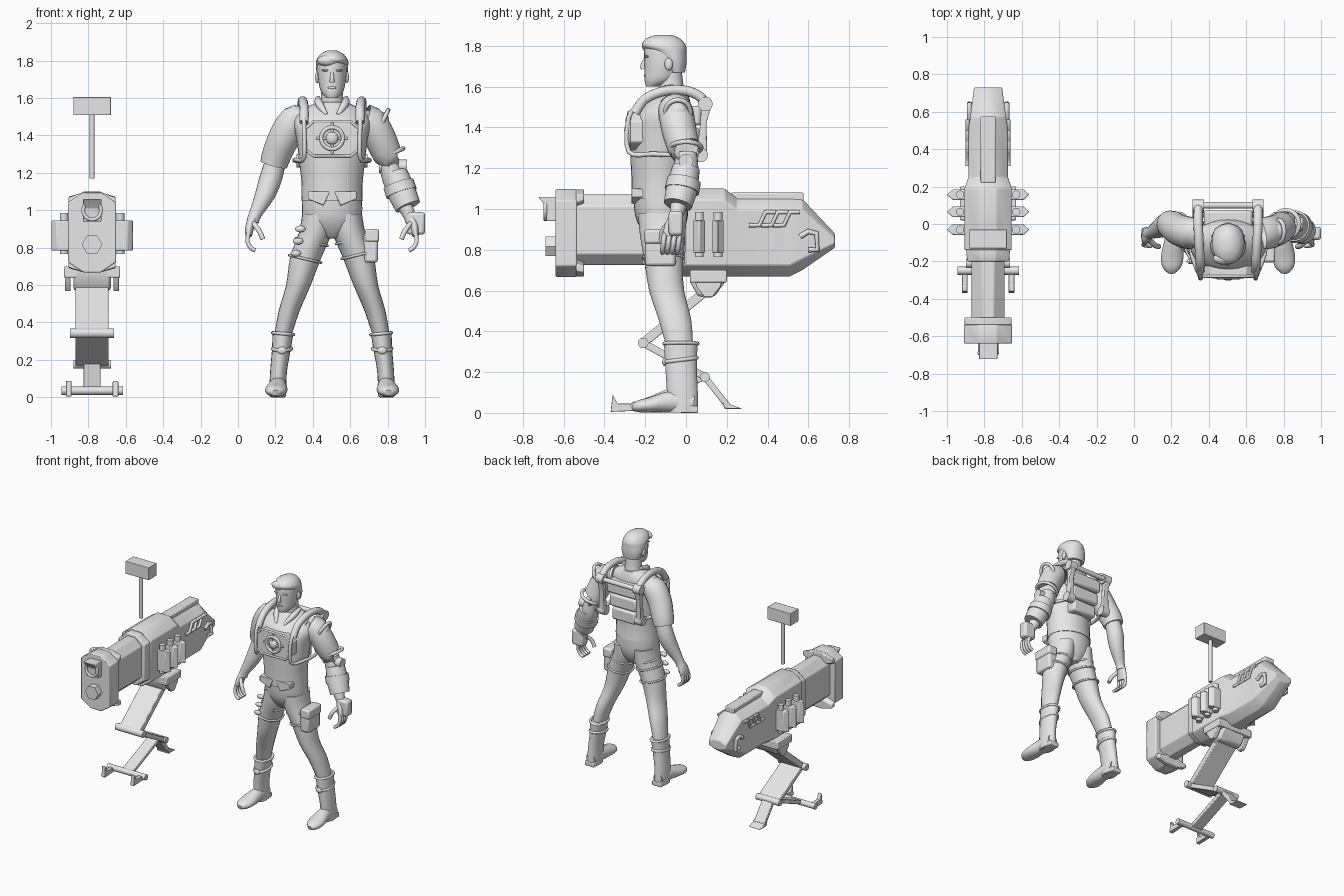
import bpy, bmesh, math
from mathutils import Vector, Matrix

cube = bpy.data.objects.get("Cube")
if cube:
    bpy.data.objects.remove(cube)

grey = bpy.data.materials.new("plain_grey")
grey.use_nodes = True
grey.diffuse_color = (.8, .8, .8, 1)
grey.node_tree.nodes["Principled BSDF"].inputs["Base Color"].default_value = (.8, .8, .8, 1)

GUN = -.78   # centre line of the walking cannon
MAN = .503   # centre line of the figure


# ---------- helpers ----------
def add_mesh(name, mesh, bevel=0, angle=40):
    mesh.materials.clear()
    mesh.materials.append(grey)
    mesh.shade_smooth()
    mesh.set_sharp_from_angle(angle=math.radians(angle))
    obj = bpy.data.objects.new(name, mesh)
    bpy.context.collection.objects.link(obj)
    if bevel:
        mod = obj.modifiers.new("soft_edges", "BEVEL")
        mod.width, mod.segments = bevel, 2
    return obj


def finish(name, bm, bevel=0, angle=40):
    bmesh.ops.recalc_face_normals(bm, faces=bm.faces[:])
    mesh = bpy.data.meshes.new(name)
    bm.to_mesh(mesh)
    bm.free()
    return add_mesh(name, mesh, bevel, angle)


def smooth_rows(rows, steps):
    """Catmull-Rom interpolation of equally long rows."""
    rows = [Vector(row) for row in rows]
    result = []
    for i in range(len(rows) - 1):
        b, c = rows[i], rows[i + 1]
        a = rows[i - 1] if i else b
        d = rows[i + 2] if i + 2 < len(rows) else c
        for k in range(steps):
            t = k / steps
            result.append(b + ((c - a) * t + (a * 2 - b * 5 + c * 4 - d) * t * t
                               + (b * 3 - a - c * 3 + d) * t ** 3) / 2)
    return result + [rows[-1]]


def skin_rings(name, rings, bevel=0, angle=40):
    bm = bmesh.new()
    rings = [[bm.verts.new(p) for p in ring] for ring in rings]
    count = len(rings[0])
    for low, high in zip(rings, rings[1:]):
        for i in range(count):
            j = (i + 1) % count
            bm.faces.new((low[i], low[j], high[j], high[i]))
    bm.faces.new(rings[0][::-1])
    bm.faces.new(rings[-1])
    return finish(name, bm, bevel, angle)


def loft(name, rows, upright=False, sides=20, steps=3):
    """Elliptical rings (x, y, z, radius, second radius) joined along a path."""
    rows = [tuple(r) if len(r) > 4 else (*r, r[-1]) for r in rows]
    rows = smooth_rows(rows, steps)
    spots = [Vector(r[:3]) for r in rows]
    rings = []
    for i, row in enumerate(rows):
        along = (spots[min(i + 1, len(spots) - 1)] - spots[max(i - 1, 0)]).normalized()
        if upright:
            along = Vector((0, 0, 1))
        side = Vector((1, 0, 0)) if abs(along.x) < .95 else Vector((0, 1, 0))
        side = (side - along * side.dot(along)).normalized()
        other = along.cross(side)
        turns = [math.tau * k / sides for k in range(sides)]
        rings.append([spots[i] + side * math.cos(t) * max(row[3], .002)
                      + other * math.sin(t) * max(row[4], .002) for t in turns])
    return skin_rings(name, rings, angle=50)


def stack(name, rows):
    """Level rings (height, y, half width, half depth) on the figure's centre line."""
    return loft(name, [(MAN, y, z, w, d) for z, y, w, d in rows], upright=True, sides=28)


def bar(name, start, end, radius, sides=14):
    return loft(name, [(*start, radius), (*end, radius)], sides=sides, steps=1)


def prism(name, axis, profile, low, high, bevel=.005):
    place = {"x": lambda a, b, t: (t, a, b),
             "y": lambda a, b, t: (a, t, b),
             "z": lambda a, b, t: (a, b, t)}[axis]
    return skin_rings(name, [[place(a, b, t) for a, b in profile] for t in (low, high)], bevel)


def box(name, x, y, z, bevel=.006):
    return prism(name, "z", [(x[0], y[0]), (x[1], y[0]), (x[1], y[1]), (x[0], y[1])], *z, bevel)


def slab(name, start, end, thick, half):
    """Flat leg plate between two (y, z) points."""
    a, b = Vector(start), Vector(end)
    n = Vector((a.y - b.y, b.x - a.x)).normalized() * thick / 2
    return prism(name, "x", [a + n, b + n, b - n, a - n], GUN - half, GUN + half)


def ball(name, centre, size):
    bm = bmesh.new()
    bmesh.ops.create_uvsphere(bm, u_segments=20, v_segments=12, radius=1,
                              matrix=Matrix.Translation(centre) @ Matrix.Diagonal((*size, 1)))
    return finish(name, bm)


def tube(name, points, radius, loop=False, steps=4):
    points = points if loop else smooth_rows(points, steps)
    curve = bpy.data.curves.new(name, "CURVE")
    curve.dimensions = "3D"
    curve.bevel_depth, curve.bevel_resolution, curve.use_fill_caps = radius, 3, True
    line = curve.splines.new("POLY")
    line.points.add(len(points) - 1)
    for spot, p in zip(line.points, points):
        spot.co = (*p, 1)
    line.use_cyclic_u = loop
    temp = bpy.data.objects.new(name + "_path", curve)
    bpy.context.collection.objects.link(temp)
    graph = bpy.context.evaluated_depsgraph_get()
    mesh = bpy.data.meshes.new_from_object(temp.evaluated_get(graph))
    bpy.data.objects.remove(temp)
    return add_mesh(name, mesh, angle=60)


def hoop(name, centre, u, v, radius):
    turns = [math.tau * k / 24 for k in range(24)]
    return tube(name, [Vector(centre) + Vector(u) * math.cos(t) + Vector(v) * math.sin(t)
                       for t in turns], radius, loop=True)


def octagon_hull(name, sections, bevel=.006):
    """Tall eight-sided sections (y, half width, bottom, top)."""
    rings = []
    for y, w, low, high in sections:
        flat, drop = w * .36, min(.055, (high - low) * .3)
        half = [(flat, low), (w, low + drop), (w, high - drop), (flat, high)]
        outline = half + [(-x, z) for x, z in reversed(half)]
        rings.append([(GUN + x, y, z) for x, z in outline])
    return skin_rings(name, rings, bevel)


# ---------- cannon ----------
octagon_hull("barrel", [(-.56, .088, .725, 1.07), (.05, .088, .725, 1.07)])
octagon_hull("muzzle_cap", [(-.64, .128, .667, 1.097), (-.535, .128, .667, 1.097)])
octagon_hull("muzzle_top_lip", [(-.54, .126, 1.0, 1.096), (-.5, .126, 1.02, 1.096)])
octagon_hull("muzzle_bottom_lip", [(-.54, .126, .668, .76), (-.5, .126, .668, .74)])
octagon_hull("body_collar", [(-.2, .112, .7, 1.085), (-.13, .118, .69, 1.09)])
octagon_hull("cannon_body", [(-.14, .126, .67, 1.1), (.19, .126, .67, 1.1), (.25, .106, .67, 1.052),
                             (.51, .104, .67, 1.052), (.57, .096, .7, 1.05), (.73, .075, .81, .88)])
box("top_rail", (GUN - .04, GUN + .04), (.22, .577), (1.03, 1.08))
prism("upper_sight", "x", [(-.63, .94), (-.685, .94), (-.685, 1.01), (-.725, 1.06), (-.63, 1.06)],
      GUN - .05, GUN + .05)
hoop("upper_sight_ring", (GUN, -.69, 1.0), (.048, 0, 0), (0, 0, .05), .01)
bar("lower_nozzle", (GUN, -.69, .817), (GUN, -.62, .817), .055, sides=6)

for s in (-1, 1):
    # canisters along the flanks
    for y in (-.03, .065, .157):
        outline = [(.1, -.028), (.19, -.028), (.22, 0), (.19, .028), (.1, .028)]
        prism("canister", "z", [(GUN + s * x, y + d) for x, d in outline], .785, .945)
        bar("canister_core", (GUN + s * .15, y, .765), (GUN + s * .15, y, .985), .022)
    # zigzag vents and rear handle
    for k in range(3):
        path = [(.31, .92), (.36, .92), (.39, .985), (.44, .985)]
        tube("vent", [(GUN + s * .11, y + k * .06, z) for y, z in path], .011, steps=1)
    hook = [(.56, .865), (.6, .89), (.64, .88), (.645, .8), (.6, .8)]
    tube("rear_handle", [(GUN + s * .1, y, z) for y, z in hook], .014, steps=1)
    # hip side plates and front claws
    hip = [(.03, .7), (.19, .7), (.17, .62), (.13, .567), (.09, .567), (.05, .62)]
    prism("hip_plate", "x", hip, GUN + s * .115, GUN + s * .145)
    claw = [(-.25, .01), (-.37, .005), (-.36, .09), (-.335, .045), (-.25, .045)]
    prism("claw", "x", claw, GUN + s * .11, GUN + s * .14, .003)

# ---------- walking leg ----------
hip, knee, ankle, toe, heel = (.1, .6), (-.21, .343), (.093, .176), (-.25, .035), (.2, .04)
prism("hip_housing", "x", [(.02, .7), (.2, .7), (.19, .64), (.14, .57), (.06, .57), (.02, .64)],
      GUN - .1, GUN + .1, .015)
box("hip_mount", (GUN - .15, GUN + .15), (.02, .2), (.64, .7))
slab("upper_leg", hip, knee, .045, .088)
slab("lower_leg", knee, ankle, .035, .088)
slab("foot_plate", ankle, toe, .03, .045)
slab("heel_strut", ankle, heel, .03, .045)
prism("heel_spike", "x", [(.18, .05), (.21, .045), (.275, .02), (.19, .02)], GUN - .05, GUN + .05)
for name, spot, half, radius in (("knee", knee, .118, .026), ("ankle", ankle, .1, .024),
                                 ("toe", toe, .165, .022), ("heel", heel, .05, .015)):
    bar(name + "_bar", (GUN - half, *spot), (GUN + half, *spot), radius)

# ---------- floating mallet ----------
box("mallet_head", (GUN - .1, GUN + .1), (-.13, -.03), (1.508, 1.605), .003)
bar("mallet_handle", (GUN, -.08, 1.17), (GUN, -.08, 1.52), .014)

# ---------- head and torso ----------
stack("head", [(1.6, -.165, .03, .03), (1.63, -.13, .058, .073), (1.68, -.115, .071, .088),
               (1.74, -.105, .078, .1), (1.8, -.105, .074, .096), (1.84, -.11, .04, .06)])
stack("hair", [(1.67, -.045, .066, .04), (1.72, -.055, .081, .058), (1.77, -.083, .086, .085),
               (1.8, -.108, .085, .108), (1.835, -.112, .062, .085), (1.854, -.11, .025, .04)])
ball("quiff", (MAN - .025, -.185, 1.8), (.055, .032, .03))
loft("nose", [(MAN, -.2, 1.735, .008), (MAN, -.212, 1.705, .011), (MAN, -.208, 1.688, .014)])
ball("mouth", (MAN, -.197, 1.655), (.024, .01, .007))
for s in (-1, 1):
    ball("ear", (MAN + s * .08, -.085, 1.71), (.011, .02, .03))
    ball("brow", (MAN + s * .032, -.193, 1.748), (.025, .01, .006))
    loft("collar_flap", [(MAN + s * .075, -.06, 1.6, .012), (MAN + s * .07, -.14, 1.57, .022),
                         (MAN + s * .03, -.2, 1.51, .01)])
stack("neck", [(1.5, -.06, .08, .075), (1.58, -.07, .062, .062), (1.67, -.08, .056, .06)])
stack("vest", [(1.05, -.125, .164, .142), (1.15, -.13, .164, .138), (1.25, -.13, .175, .142),
               (1.38, -.125, .19, .146), (1.47, -.11, .205, .135), (1.53, -.085, .17, .105),
               (1.58, -.07, .075, .075)])
stack("trouser_seat", [(.85, -.11, .05, .07), (.9, -.115, .13, .105), (.97, -.12, .16, .13),
                       (1.09, -.125, .158, .136)])
for s in (-1, 1):
    prism("vest_point", "y", [(MAN + s * x, z) for x, z in ((.012, 1.1), (.045, 1.025), (.13, 1.06),
                                                            (.13, 1.1))], -.268, -.2, .004)

# ---------- legs and boots ----------
for s in (-1, 1):
    def at(x, *rest):
        return (MAN + s * x, *rest)

    loft("trouser_leg", [at(.08, -.115, .98, .08, .12), at(.09, -.115, .88, .088, .112),
                         at(.14, -.11, .75, .084, .095), at(.18, -.095, .6, .066, .086),
                         at(.23, -.055, .46, .056, .08), at(.265, -.03, .32, .045, .065)], upright=True)
    loft("boot_shaft", [at(.262, -.025, .345, .056, .083), at(.272, -.025, .25, .05, .078),
                        at(.286, -.02, .14, .045, .076), at(.29, -.015, .05, .045, .075),
                        at(.29, -.015, .003, .045, .07)], upright=True)
    loft("boot_foot", [at(.29, .04, .05, .04, .045), at(.29, -.07, .055, .047, .053),
                       at(.298, -.17, .04, .06, .038), at(.302, -.23, .032, .05, .03),
                       at(.302, -.262, .024, .02, .016)])
    box("boot_heel", sorted((at(.25)[0], at(.33)[0])), (-.03, .06), (0, .035))
    hoop("boot_cuff", at(.262, -.025, .34), (.055, 0, s * .005), (0, .082, 0), .009)
    hoop("boot_strap", at(.268, -.025, .26), (.05, 0, 0), (0, .078, .01), .01)
    ball("boot_buckle", at(.268, -.105, .25), (.025, .012, .02))
    # arms: sleeve, forearm, palm and fingers
    loft("sleeve", [at(.14, -.06, 1.49, .075), at(.2, -.05, 1.475, .086), at(.255, -.035, 1.39, .085),
                    at(.295, -.01, 1.3, .079), at(.312, 0, 1.245 + (s > 0) * .05, .073)])
    loft("forearm", [at(.3, 0, 1.27, .055), at(.328, 0, 1.17, .06), at(.36, -.02, 1.08, .053),
                     at(.41, -.045, .98, .034), at(.425, -.05, .94, .034)])
    loft("palm", [at(.42, -.05, .96, .026, .034), at(.44, -.06, .91, .024, .046),
                  at(.446, -.068, .865, .018, .046)])
    for k in range(4):
        y = -.03 - .025 * k
        tube("finger", [at(.446, y, .88), at(.452, y - .006, .835), at(.435, y - .01, .8),
                        at(.41, y - .01, .785)], .012)
    tube("thumb", [at(.42, -.085, .93), at(.39, -.115, .89), at(.37, -.12, .845)], .014)

    # shoulder harness
    tube("shoulder_tube", [at(.15, -.25, 1.47), at(.15, -.2, 1.54), at(.155, -.1, 1.58),
                           at(.16, 0, 1.58), at(.16, .07, 1.55), at(.16, .1, 1.5)], .025)
    tube("side_frame", [at(.15, -.22, 1.52), at(.15, -.28, 1.45), at(.15, -.28, 1.28),
                        at(.195, -.16, 1.27), at(.195, -.05, 1.265), at(.15, .06, 1.26)], .012)
    strut = [(.075, 1.53), (.13, 1.53), (.1, 1.42), (.105, 1.25), (.05, 1.25), (.07, 1.42)]
    prism("back_strut", "x", strut, at(.14)[0], at(.18)[0])
    for y, z in ((.095, 1.515), (.072, 1.265)):
        bar("strut_joint", at(.13, y, z), at(.19, y, z), .036)

# ---------- mechanical left arm ----------
ball("shoulder_cap", (MAN + .265, -.04, 1.475), (.04, .05, .05))
hoop("shoulder_ring", (MAN + .27, -.04, 1.475), (0, .062, 0), (.03, 0, .06), .012)
hoop("sleeve_rim", (MAN + .31, 0, 1.3), (.07, 0, .03), (0, .074, 0), .012)
bar("elbow_pin", (MAN + .25, 0, 1.235), (MAN + .4, 0, 1.235), .036)
loft("forearm_cuff", [(MAN + .335, 0, 1.2, .068), (MAN + .37, -.02, 1.1, .078),
                      (MAN + .405, -.04, 1.02, .07)], steps=1)
loft("cuff_band", [(MAN + .355, -.01, 1.14, .084), (MAN + .372, -.02, 1.09, .085)], steps=1)
box("wrist_guard", (MAN + .4, MAN + .497), (-.085, -.015), (.87, .99), .015)

# ---------- chest plate and backpack ----------
plate = [(-.15, 1.33), (-.1, 1.29), (.1, 1.29), (.15, 1.33), (.15, 1.43), (.1, 1.475),
         (-.1, 1.475), (-.15, 1.43)]
prism("chest_plate", "y", [(MAN + x, z) for x, z in plate], -.28, -.18)
tube("chest_rim", [(MAN + x, -.28, z) for x, z in plate], .008, loop=True)
hoop("chest_ring", (MAN, -.285, 1.385), (.058, 0, 0), (0, 0, .058), .011)
ball("chest_lamp", (MAN, -.283, 1.385), (.034, .02, .034))
for dx, dz in ((1, 0), (-1, 0), (0, 1), (0, -1)):
    bar("chest_spoke", (MAN + dx * .03, -.287, 1.385 + dz * .03),
        (MAN + dx * .085, -.283, 1.385 + dz * .085), .007)
for k in range(3):
    low = 1.2 + k * .105
    wide = .1 + k * .015
    box("backpack_panel", (MAN - wide, MAN + wide), (-.03, .055 + k * .01), (low, low + .095), .015)
bar("back_crossbar", (MAN - .16, .1, 1.515), (MAN + .16, .1, 1.515), .018)

# ---------- thigh gear ----------
box("thigh_pouch", (MAN + .17, MAN + .245), (-.2, -.05), (.72, .88), .015)
box("pouch_flap", (MAN + .175, MAN + .252), (-.205, -.045), (.83, .9), .012)
for s, z in ((1, .76), (1, .84), (-1, .74), (-1, .83), (-1, .88)):
    hoop("thigh_strap", (MAN + s * (.14 - (z - .75) * .38), -.11, z), (.085, 0, s * .02), (0, .1, 0), .007)
for k in range(3):
    ball("strap_charm", (MAN - .17 - .012 * k, -.2, .9 - .065 * k), (.028, .015, .018))
